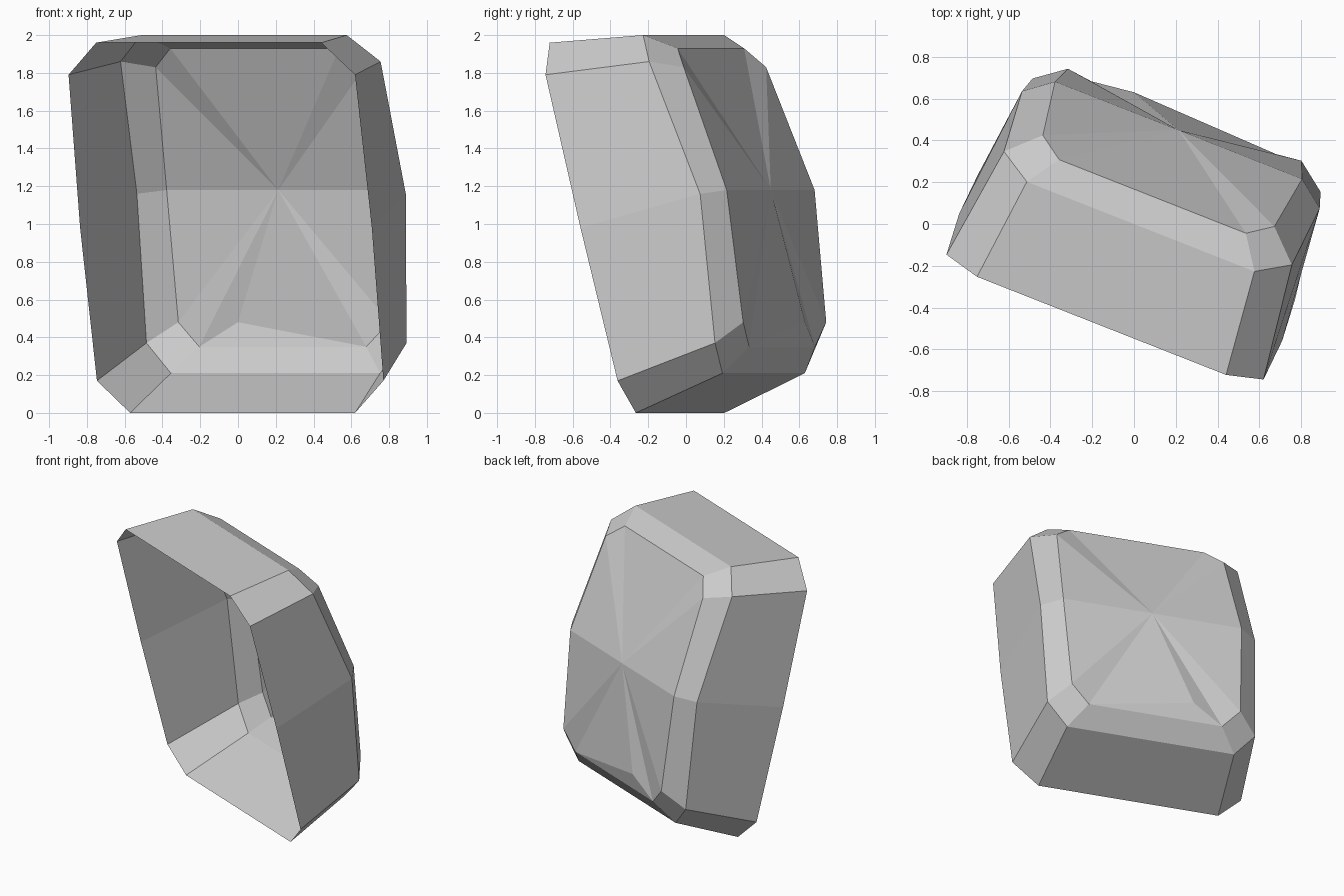
import bpy
import bmesh
import math
from mathutils import Matrix, Vector

default = bpy.data.objects.get("Cube")
if default:
    bpy.data.objects.remove(default, do_unlink=True)

# Single flat colour
grey = bpy.data.materials.new("plain grey")
grey.use_nodes = True
colour = (0.6, 0.6, 0.6, 1)
grey.diffuse_color = colour
grey.node_tree.nodes["Principled BSDF"].inputs["Base Color"].default_value = colour

# Half sections from top to bottom: half width, depth, height
RIM = [(.64, -.51, 1.96), (.815, -.465, 1.79), (.83, -.26, .98), (.815, -.055, .17), (.64, -.02, 0)]
SHOULDER = [(.585, 0, 2), (.74, .095, 1.86), (.765, .395, 1.16), (.74, .47, .37), (.595, .455, .21)]
BACK_EDGE = [(.48, .155, 1.93), (.595, .235, 1.83), (.635, .495, 1.18), (.6, .575, .48), (.475, .56, .35)]

# The shell is turned about the vertical axis and slightly offset sideways
turn = Matrix.Rotation(math.radians(-21.5), 4, "Z") @ Matrix.Translation((.034, 0, 0))
bm = bmesh.new()


def add_vert(x, y, z):
    return bm.verts.new(turn @ Vector((x, y, z)))


def mirrored_ring(half):
    right = [add_vert(w, d, z) for w, d, z in half]
    left = [add_vert(-w, d, z) for w, d, z in reversed(half)]
    return right + left


def pairs(loop):
    return zip(loop, loop[1:] + loop[:1])


# Walls and bevelled shoulder, open at the front
rings = [mirrored_ring(half) for half in (RIM, SHOULDER, BACK_EDGE)]
for outer, inner in zip(rings, rings[1:]):
    for (a, b), (c, d) in zip(pairs(outer), pairs(inner)):
        bm.faces.new((a, b, d, c))

# Back panel: a fan around its centre, with one dent point near the bottom
back = rings[-1]
centre = add_vert(0, .496, 1.18)
dent = add_vert(-.265, .586, .48)
bm.faces.new((back[4], back[5], dent))
for a, b in pairs(back[:5] + [dent] + back[5:]):
    bm.faces.new((a, b, centre))

bmesh.ops.recalc_face_normals(bm, faces=bm.faces)
# Normals point out of the hollow
back_face = centre.link_faces[0]
back_face.normal_update()
if back_face.normal.y < 0:
    bmesh.ops.reverse_faces(bm, faces=bm.faces)

mesh = bpy.data.meshes.new("open_shell")
bm.to_mesh(mesh)
bm.free()
mesh.materials.append(grey)
shell = bpy.data.objects.new("open_shell", mesh)
bpy.context.scene.collection.objects.link(shell)
